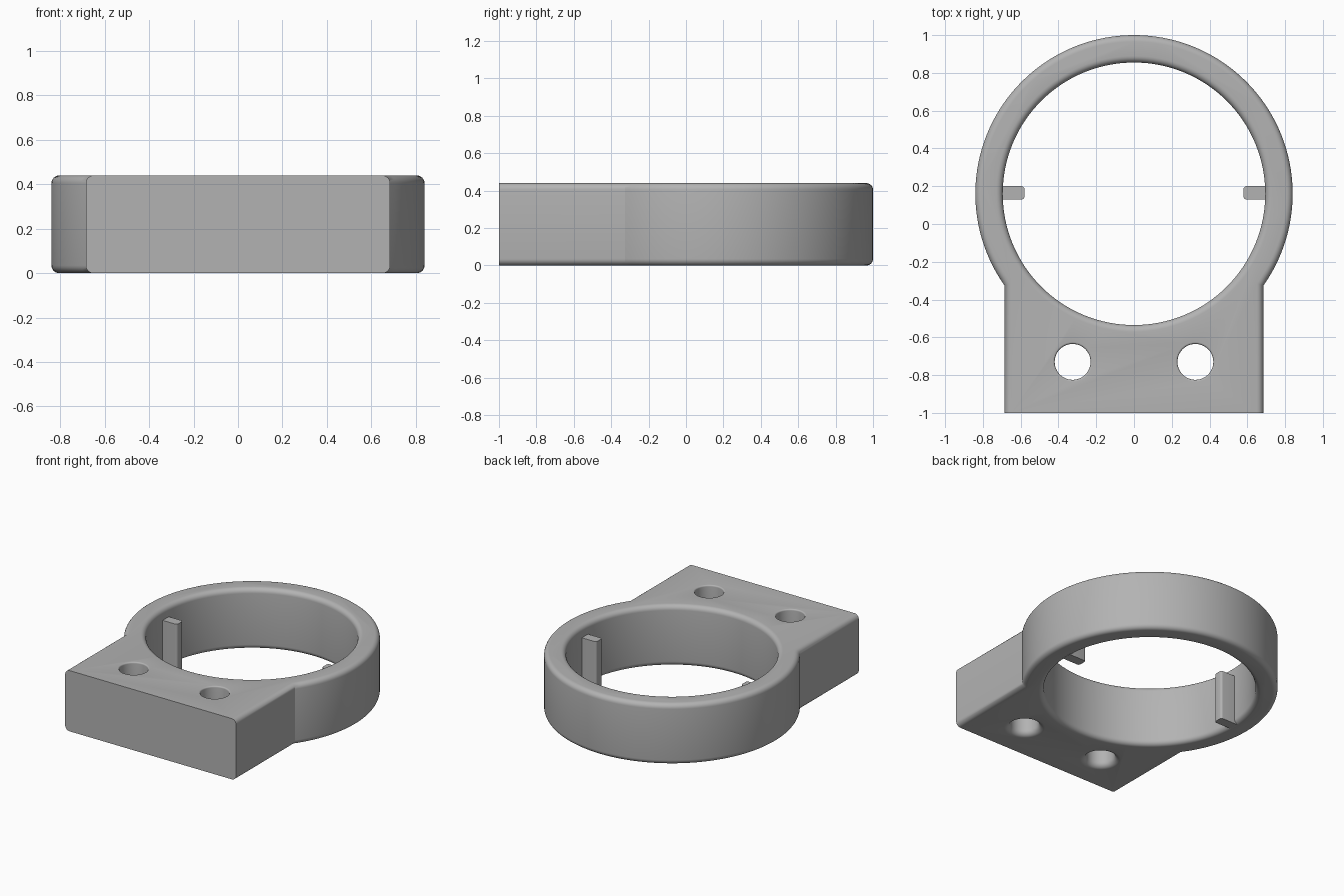
import bpy, bmesh
from math import sin, cos, pi, asin, radians

if "Cube" in bpy.data.objects:
    bpy.data.objects.remove(bpy.data.objects["Cube"])

HEIGHT, CENTER_Y = 0.44, 0.16
OUTER, INNER, HALF_WIDTH = 0.84, 0.695, 0.685
FILLET = 0.035

grey = bpy.data.materials.new("plain grey")
grey.use_nodes = True
grey.diffuse_color = (0.45, 0.45, 0.45, 1)
grey.node_tree.nodes["Principled BSDF"].inputs["Base Color"].default_value = (0.45, 0.45, 0.45, 1)


def make_object(name, bm):
    bmesh.ops.recalc_face_normals(bm, faces=bm.faces)
    mesh = bpy.data.meshes.new(name)
    bm.to_mesh(mesh)
    bm.free()
    mesh.materials.append(grey)
    obj = bpy.data.objects.new(name, mesh)
    bpy.context.collection.objects.link(obj)
    return obj


def prism(outline, z0, z1):
    bm = bmesh.new()
    face = bm.faces.new([bm.verts.new((x, y, z0)) for x, y in outline])
    top = bmesh.ops.extrude_face_region(bm, geom=[face])["geom"]
    verts = [v for v in top if isinstance(v, bmesh.types.BMVert)]
    bmesh.ops.translate(bm, verts=verts, vec=(0, 0, z1 - z0))
    return bm


def turned_cutter(name, profile, x, y, steps):
    # closed solid turned about a vertical axis from (radius, z) points
    bm = bmesh.new()
    rings = [[bm.verts.new((x + r * cos(2 * pi * i / steps), y + r * sin(2 * pi * i / steps), z))
              for i in range(steps)] for r, z in profile]
    for a, b in zip(rings, rings[1:]):
        for i in range(steps):
            j = (i + 1) % steps
            bm.faces.new((a[i], a[j], b[j], b[i]))
    bm.faces.new(rings[0])
    bm.faces.new(rings[-1])
    return make_object(name, bm)


def rounded_bore(radius, low, high):
    # straight bore flaring out by a fillet at each mouth
    def arc(f, n=6):
        return [(radius + f * (1 - cos(t)), f * (1 - sin(t)))
                for t in (pi / 2 * k / n for k in range(n + 1))]
    bottom = [(r, z) for r, z in reversed(arc(low))]
    top = [(r, HEIGHT - z) for r, z in arc(high)]
    return [(radius + low, -0.1)] + bottom + top + [(radius + high, HEIGHT + 0.1)]


# body outline: ring arc running into the mounting block
start = -asin((OUTER**2 - HALF_WIDTH**2) ** 0.5 / OUTER)
sweep = pi - 2 * start
outline = [(OUTER * cos(start + sweep * i / 96), CENTER_Y + OUTER * sin(start + sweep * i / 96))
           for i in range(97)]
outline += [(-HALF_WIDTH, -1), (HALF_WIDTH, -1)]
bm = prism(outline, 0, HEIGHT)

# rounded rims, leaving the front face edges sharp
rims = [e for e in bm.edges
        if abs(e.verts[0].co.z - e.verts[1].co.z) < 1e-5
        and not all(v.co.y < -0.99 for v in e.verts)]
bmesh.ops.bevel(bm, geom=rims, offset=FILLET, segments=6, profile=0.5, affect='EDGES')
body = make_object("ring_clamp_body", bm)

# main bore and two screw holes
cutters = [turned_cutter("bore_cutter", rounded_bore(INNER, FILLET, FILLET), 0, CENTER_Y, 128)]
for side, x in (("left", 0.325), ("right", -0.325)):
    cutters.append(turned_cutter(side + "_screw_cutter", rounded_bore(0.095, 0.04, 0.01), x, -0.73, 48))
for cutter in cutters:
    cutter.hide_render = True
    cutter.hide_set(True)
    mod = body.modifiers.new(cutter.name, 'BOOLEAN')
    mod.object = cutter
    mod.solver = 'EXACT'

# bake the cuts and drop the cutters
bpy.context.view_layer.objects.active = body
body.select_set(True)
for mod in list(body.modifiers):
    bpy.ops.object.modifier_apply(modifier=mod.name)
for cutter in cutters:
    bpy.data.objects.remove(cutter)
bpy.ops.object.shade_smooth_by_angle(angle=radians(30))
body.select_set(False)

# guide ribs inside the ring
for side, s in (("left", 1), ("right", -1)):
    x0, x1, y0, y1 = 0.58, 0.72, 0.13, 0.20
    bm = prism([(s * x0, y0), (s * x1, y0), (s * x1, y1), (s * x0, y1)], 0.0, 0.36)
    tips = [e for e in bm.edges if all(abs(abs(v.co.x) - x0) < 1e-4 for v in e.verts)
            and abs(e.verts[0].co.z - e.verts[1].co.z) > 0.1]
    bmesh.ops.bevel(bm, geom=tips, offset=0.015, segments=4, profile=0.5, affect='EDGES')
    rib = make_object(side + "_guide_rib", bm)
    bpy.context.view_layer.objects.active = rib
    rib.select_set(True)
    bpy.ops.object.shade_smooth_by_angle(angle=radians(30))
    rib.select_set(False)
